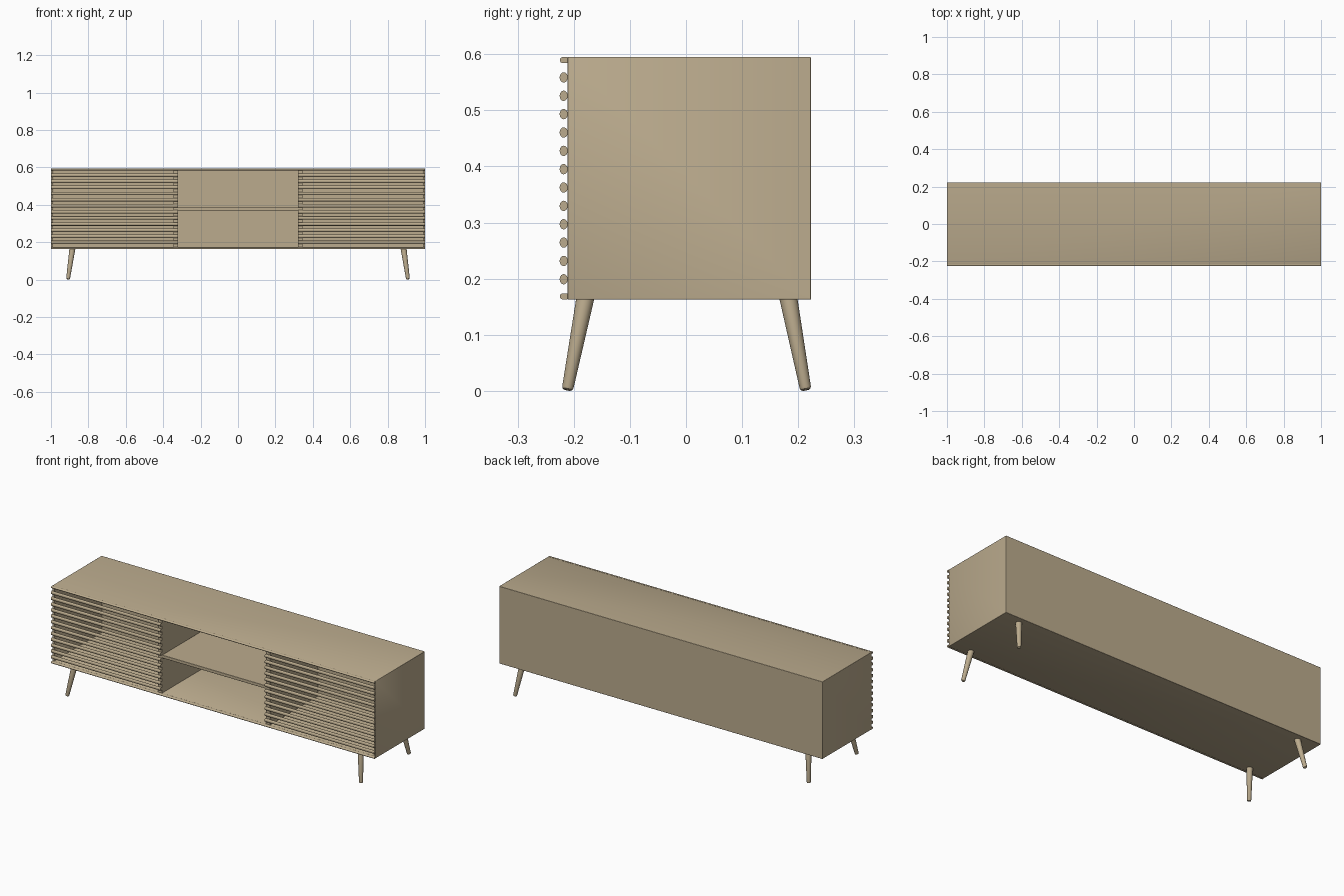
import bpy, bmesh, math
from mathutils import Vector

if "Cube" in bpy.data.objects:
    bpy.data.objects.remove(bpy.data.objects["Cube"])

wood = bpy.data.materials.new("tan wood")
wood.diffuse_color = (0.50, 0.41, 0.27, 1)
wood.use_nodes = True
wood.node_tree.nodes["Principled BSDF"].inputs["Base Color"].default_value = wood.diffuse_color

FRONT, BACK, BOTTOM, TOP = -0.211, 0.223, 0.163, 0.595
WALL = 0.011


def finish(name, bm, bevel=0.0):
    bmesh.ops.recalc_face_normals(bm, faces=bm.faces)
    mesh = bpy.data.meshes.new(name)
    bm.to_mesh(mesh)
    bm.free()
    ob = bpy.data.objects.new(name, mesh)
    bpy.context.collection.objects.link(ob)
    mesh.materials.append(wood)
    if bevel:
        mod = ob.modifiers.new("soft edges", 'BEVEL')
        mod.width, mod.segments = bevel, 2
    bpy.ops.object.select_all(action='DESELECT')
    ob.select_set(True)
    bpy.context.view_layer.objects.active = ob
    bpy.ops.object.shade_smooth_by_angle(angle=math.radians(35))
    return ob


def box_bm(lo, hi):
    bm = bmesh.new()
    bmesh.ops.create_cube(bm, size=1)
    for v in bm.verts:
        v.co = Vector([lo[i] + (v.co[i] + 0.5) * (hi[i] - lo[i]) for i in range(3)])
    return bm


def bar_along_x(name, profile, x0, x1):
    # extrude a (y, z) profile along x
    bm = bmesh.new()
    face = bm.faces.new([bm.verts.new((x0, y, z)) for y, z in profile])
    ext = bmesh.ops.extrude_face_region(bm, geom=[face])
    moved = [g for g in ext["geom"] if isinstance(g, bmesh.types.BMVert)]
    bmesh.ops.translate(bm, verts=moved, vec=(x1 - x0, 0, 0))
    return finish(name, bm)


# carcass: box open at the front, given wall thickness
bm = box_bm((-1, FRONT, BOTTOM), (1, BACK, TOP))
bm.normal_update()
bmesh.ops.delete(bm, geom=[f for f in bm.faces if f.normal.y < -0.5], context='FACES')
carcass = finish("carcass", bm)
solid = carcass.modifiers.new("walls", 'SOLIDIFY')
solid.thickness, solid.offset, solid.use_even_offset = WALL, -1, True
soft = carcass.modifiers.new("soft edges", 'BEVEL')
soft.width, soft.segments = 0.0015, 2
carcass.modifiers.move(len(carcass.modifiers) - 1, 0)
carcass.modifiers.move(carcass.modifiers.find("walls"), 0)

# dividers and the centre shelf
for side, s in (("left", -1), ("right", 1)):
    x0, x1 = sorted((s * 0.322, s * 0.346))
    finish(side + "_divider", box_bm((x0, FRONT, BOTTOM + WALL), (x1, BACK - WALL, TOP - WALL)))
finish("centre_shelf", box_bm((-0.322, FRONT, 0.370), (0.322, BACK - WALL, 0.387)), 0.0015)

# rounded lips along the top and bottom front edges
for name, zc in (("top_lip", TOP - WALL / 2), ("bottom_lip", BOTTOM + WALL / 2)):
    prof = [(FRONT, zc - WALL / 2)]
    for i in range(9):
        a = math.radians(-90 + 22.5 * i)
        prof.append((-0.219 - 0.006 * math.cos(a), zc + WALL / 2 * math.sin(a)))
    prof.append((FRONT, zc + WALL / 2))
    bar_along_x(name, prof, -1, 1)

# oval door slats
for side, x0, x1 in (("left", -1, -0.322), ("right", 0.322, 1)):
    for k in range(12):
        zc = 0.199 + 0.0327 * k
        prof = [(-0.218 + 0.0072 * math.cos(t), zc + 0.0092 * math.sin(t))
                for t in (2 * math.pi * i / 20 for i in range(20))]
        bar_along_x(f"{side}_door_slat_{k + 1}", prof, x0, x1)


# splayed tapered legs with rounded feet
def leg(name, top, foot):
    top, foot = Vector(top), Vector(foot)
    axis = foot - top
    rings = [(0, 0.0160), (0.97, 0.0102), (0.99, 0.0088), (1.0, 0.0060)]
    bm = bmesh.new()
    loops = []
    for t, r in rings:
        c = top + axis * t
        n = 24
        side = axis.normalized().cross(Vector((0, 1, 0))).normalized()
        up = side.cross(axis.normalized())
        loops.append([bm.verts.new(c + r * (side * math.cos(2 * math.pi * i / n)
                                            + up * math.sin(2 * math.pi * i / n)))
                      for i in range(n)])
    for a, b in zip(loops, loops[1:]):
        for i in range(len(a)):
            j = (i + 1) % len(a)
            bm.faces.new((a[i], a[j], b[j], b[i]))
    bm.faces.new(loops[0])
    bm.faces.new(loops[-1])
    finish(name, bm)


for side, s in (("left", -1), ("right", 1)):
    leg("front_leg_" + side, (s * 0.885, -0.179, 0.168), (s * 0.909, -0.2115, 0.0015))
    leg("back_leg_" + side, (s * 0.885, 0.182, 0.168), (s * 0.909, 0.2135, 0.0015))
